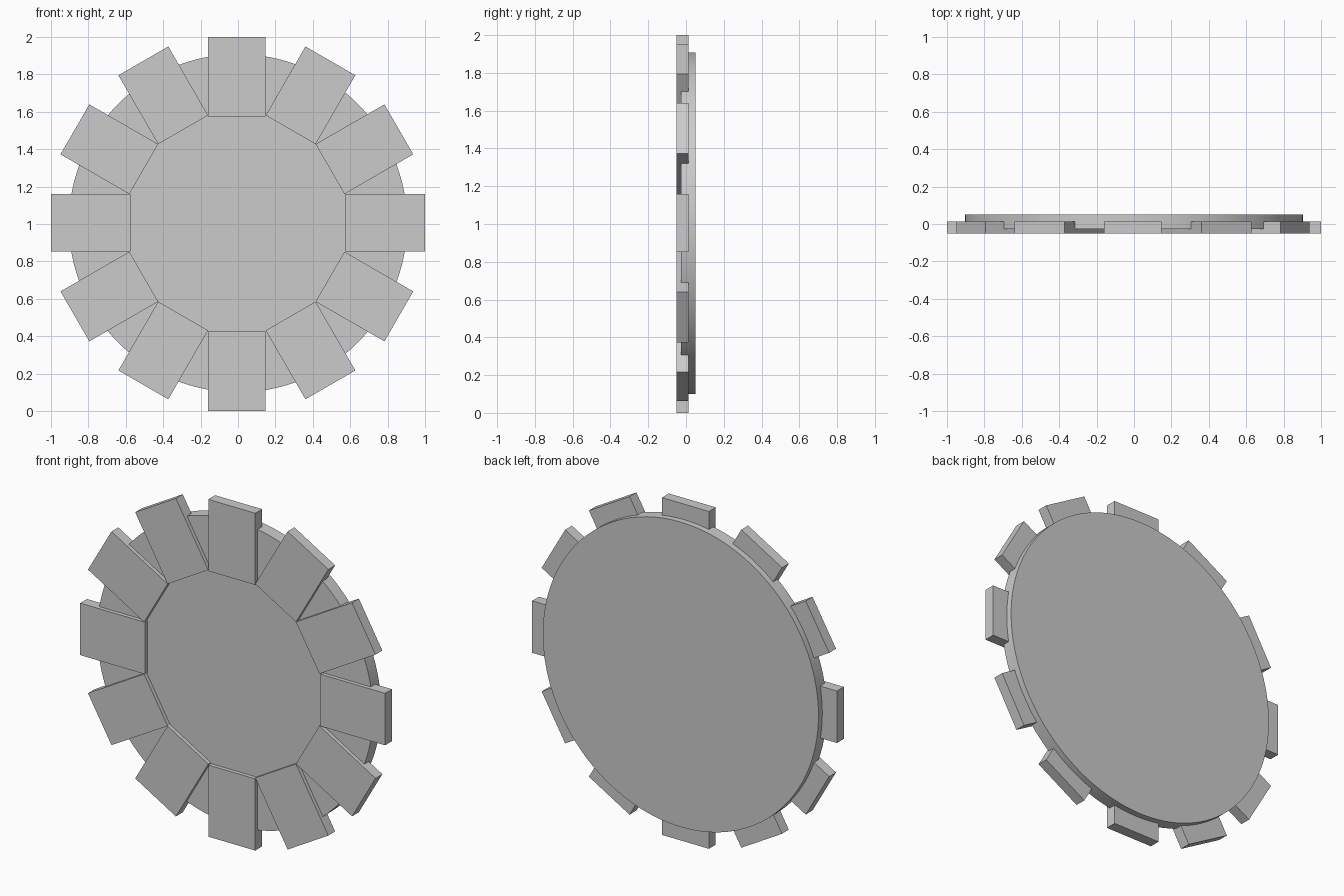
import bpy
from math import radians, sin, cos, pi, tan
from mathutils import Vector

if "Cube" in bpy.data.objects:
    bpy.data.objects.remove(bpy.data.objects["Cube"])

CENTRE = Vector((0, 0, 1.004))
R_IN, R_OUT = 0.575, 1.0
WIDTH = 2 * R_IN * tan(pi / 12)      # twelve blocks meet corner to corner
Y_FRONT, Y_BACK = -0.05, 0.014


def block(i):
    """One tooth of the rim, standing on side i of the inner dodecagon."""
    a = i * pi / 6
    radial = Vector((sin(a), 0, cos(a)))
    shift = Vector((-0.006, 0, 0.006))
    if i % 3 == 0:                   # axis-aligned blocks end exactly on the bounds
        shift -= radial * shift.dot(radial)
        shift.z -= 0.004 if i % 6 == 0 else 0
    pos = Vector((0, (Y_FRONT + Y_BACK) / 2, 1)) + radial * (R_IN + R_OUT) / 2 + shift
    bpy.ops.mesh.primitive_cube_add(size=1, location=pos, rotation=(0, a, 0))
    ob = bpy.context.object
    ob.name = f"rim_block_{i + 1}"
    ob.scale = (WIDTH, Y_BACK - Y_FRONT, R_OUT - R_IN)
    if i % 6 == 0:
        ob.location.z = 1 + radial.z * (R_IN + R_OUT) / 2


# Round backing disc
bpy.ops.mesh.primitive_cylinder_add(vertices=128, radius=0.904, depth=0.077,
                                    location=CENTRE + Vector((0, 0.0115, 0)),
                                    rotation=(radians(90), 0, 0))
bpy.context.object.name = "disc"
bpy.ops.object.shade_smooth_by_angle(angle=radians(30))

# Ring of twelve blocks
for i in range(12):
    block(i)
